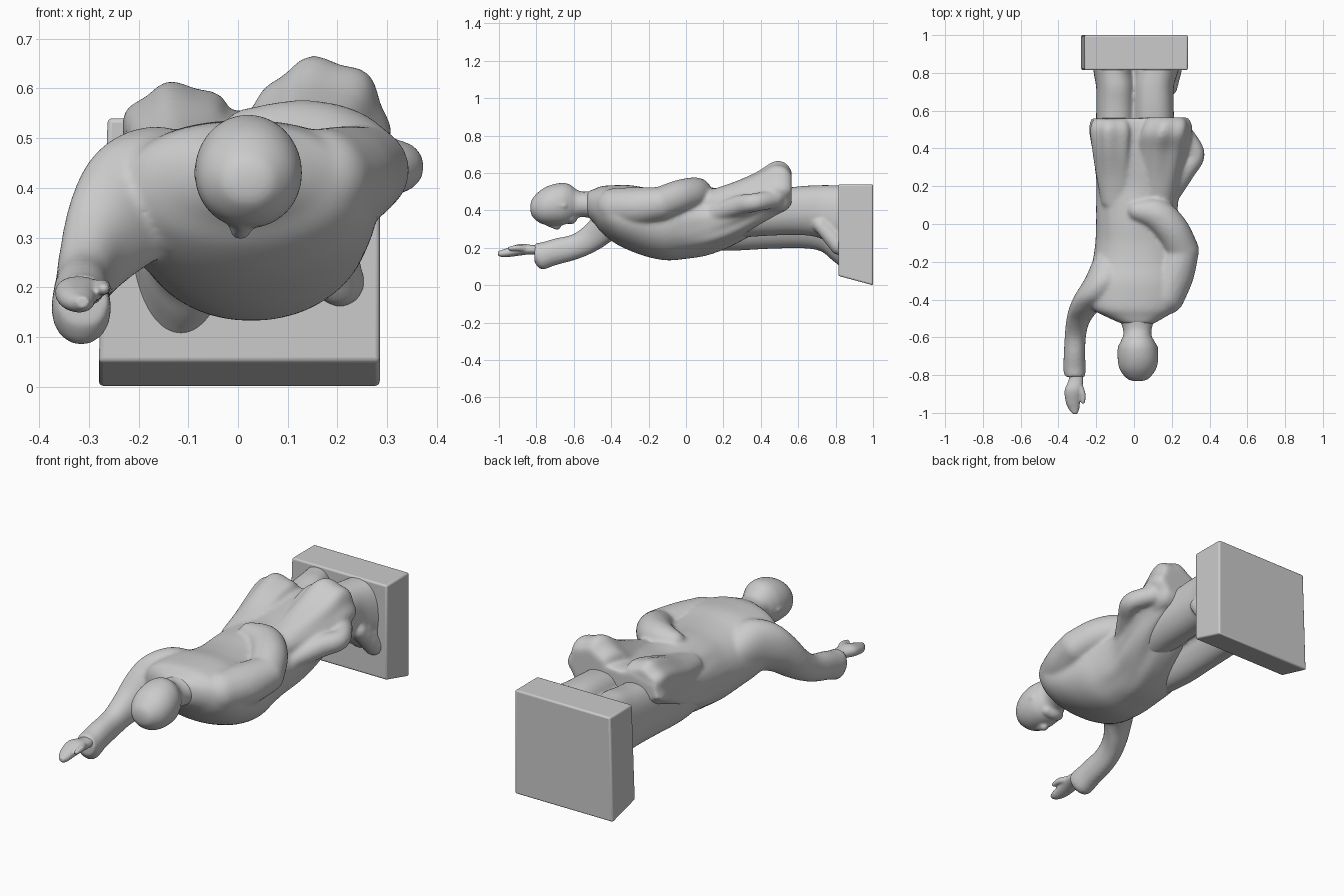
import bpy, bmesh, math
from mathutils import Vector


def spline(rows, steps):
    """Smooth interpolation through rows of numbers."""
    out = []
    for i in range(len(rows) - 1):
        p0, p1, p2, p3 = (rows[max(0, min(len(rows) - 1, i + k))] for k in (-1, 0, 1, 2))
        for s in range(steps):
            t = s / steps
            out.append([0.5 * (2 * b + (c - a) * t + (2 * a - 5 * b + 4 * c - d) * t * t
                               + (3 * b - a - 3 * c + d) * t ** 3)
                        for a, b, c, d in zip(p0, p1, p2, p3)])
    return out + [list(rows[-1])]


def loft(bm, rows, power=2.2, fold=None, seg=64):
    """Closed skin through rings given as (y, x min, x max, z min, z max)."""
    rings = []
    for y, x0, x1, z0, z1 in spline(rows, 6):
        ring = []
        for k in range(seg):
            a = 2 * math.pi * k / seg
            c, s = math.cos(a), math.sin(a)
            p = power if s > 0 else min(power, 2.05)
            r = 1 + (fold(a, y) if fold else 0)
            ux = math.copysign(abs(c) ** (2 / p), c) * r
            uz = math.copysign(abs(s) ** (2 / p), s) * r
            ring.append(bm.verts.new(((x0 + x1) / 2 + ux * (x1 - x0) / 2, y,
                                      (z0 + z1) / 2 + uz * (z1 - z0) / 2)))
        rings.append(ring)
    for a, b in zip(rings, rings[1:]):
        for k in range(seg):
            n = (k + 1) % seg
            bm.faces.new((a[k], a[n], b[n], b[k]))
    bm.faces.new(rings[0])
    bm.faces.new(rings[-1])


def sweep(bm, rows, steps=14):
    """Round limb through (x, y, z, radius)."""
    for x, y, z, r in spline(rows, steps):
        ball = bmesh.ops.create_icosphere(bm, subdivisions=3, radius=r)
        bmesh.ops.translate(bm, verts=ball["verts"], vec=(x, y, z))


def clay(name, bm, voxel=0.009, smooth=6):
    """Fuse overlapping pieces into one smooth surface."""
    bmesh.ops.recalc_face_normals(bm, faces=bm.faces)
    me = bpy.data.meshes.new(name)
    bm.to_mesh(me)
    bm.free()
    ob = bpy.data.objects.new(name, me)
    bpy.context.collection.objects.link(ob)
    m = ob.modifiers.new("fuse", "REMESH")
    m.mode, m.voxel_size, m.use_smooth_shade = "VOXEL", voxel, True
    m = ob.modifiers.new("soften", "SMOOTH")
    m.factor, m.iterations = 0.5, smooth
    return ob


# Folds deepening toward the hem
def coat_fold(a, y):
    k = max(0, min(1, (y + 0.1) / 0.5))
    return 0.035 * k * math.sin(9 * a + 5 * y) + 0.012 * k * math.sin(17 * a - 9 * y)


def tail_fold(a, y):
    return 0.05 * max(0, min(1, (y - 0.15) / 0.3)) * math.sin(7 * a + 4 * y)


# Coat body
bm = bmesh.new()
loft(bm, [(-0.53, -0.06, 0.10, 0.37, 0.50), (-0.49, -0.15, 0.17, 0.33, 0.515),
          (-0.45, -0.22, 0.23, 0.28, 0.53), (-0.38, -0.25, 0.27, 0.225, 0.535),
          (-0.30, -0.25, 0.28, 0.185, 0.535), (-0.20, -0.22, 0.27, 0.15, 0.52),
          (-0.10, -0.205, 0.26, 0.133, 0.515), (0.0, -0.20, 0.24, 0.14, 0.52),
          (0.10, -0.20, 0.23, 0.155, 0.52), (0.20, -0.20, 0.25, 0.19, 0.52),
          (0.30, -0.21, 0.27, 0.24, 0.535), (0.40, -0.22, 0.28, 0.30, 0.55),
          (0.50, -0.235, 0.28, 0.36, 0.56), (0.56, -0.225, 0.26, 0.41, 0.55)],
     fold=coat_fold)
# Raised sleeve
loft(bm, [(-0.15, -0.20, -0.05, 0.28, 0.45), (-0.28, -0.255, -0.05, 0.27, 0.52),
          (-0.38, -0.315, -0.10, 0.245, 0.505), (-0.45, -0.345, -0.18, 0.20, 0.435),
          (-0.52, -0.36, -0.235, 0.163, 0.34), (-0.60, -0.367, -0.255, 0.133, 0.275),
          (-0.70, -0.372, -0.258, 0.106, 0.25), (-0.77, -0.375, -0.255, 0.083, 0.23),
          (-0.81, -0.365, -0.26, 0.12, 0.225)])
# Bent arm folded behind the back, with a pointed elbow
sweep(bm, [(0.17, -0.38, 0.42, 0.10), (0.215, -0.26, 0.42, 0.105), (0.255, -0.14, 0.435, 0.09)])
sweep(bm, [(0.255, -0.14, 0.435, 0.09), (0.20, -0.03, 0.475, 0.09),
           (0.12, 0.05, 0.492, 0.085), (0.02, 0.07, 0.505, 0.055)])
# Coat tails flaring backward on each side of the split
loft(bm, [(0.10, 0.05, 0.20, 0.38, 0.50), (0.25, 0.03, 0.25, 0.36, 0.55),
          (0.38, 0.02, 0.285, 0.36, 0.605), (0.47, 0.03, 0.30, 0.37, 0.658),
          (0.53, 0.05, 0.30, 0.39, 0.65), (0.565, 0.07, 0.28, 0.43, 0.61)],
     power=2, fold=tail_fold)
loft(bm, [(0.10, -0.17, -0.02, 0.38, 0.495), (0.25, -0.20, 0.0, 0.36, 0.535),
          (0.40, -0.225, 0.0, 0.36, 0.59), (0.50, -0.237, 0.0, 0.37, 0.61),
          (0.555, -0.22, -0.02, 0.41, 0.58)], power=2.1, fold=tail_fold)
# Side flap
sweep(bm, [(0.19, 0.15, 0.38, 0.05), (0.27, 0.28, 0.425, 0.055),
           (0.325, 0.37, 0.443, 0.05), (0.27, 0.47, 0.46, 0.05)])
clay("coat", bm, smooth=12)

# Trouser legs running into the feet on the plinth
bm = bmesh.new()
loft(bm, [(0.05, -0.17, 0.02, 0.19, 0.45), (0.25, -0.195, 0.015, 0.185, 0.48),
          (0.45, -0.20, 0.01, 0.195, 0.50), (0.62, -0.20, 0.01, 0.198, 0.515),
          (0.72, -0.20, 0.01, 0.182, 0.53), (0.78, -0.21, 0.0, 0.135, 0.53),
          (0.85, -0.22, -0.03, 0.08, 0.53)], power=2.4)
loft(bm, [(0.05, -0.02, 0.17, 0.22, 0.45), (0.25, -0.01, 0.21, 0.25, 0.48),
          (0.45, -0.005, 0.215, 0.265, 0.51), (0.62, -0.005, 0.21, 0.268, 0.53),
          (0.72, -0.005, 0.21, 0.25, 0.535), (0.78, 0.0, 0.225, 0.205, 0.535),
          (0.85, 0.01, 0.25, 0.15, 0.535)], power=2.4)
sweep(bm, [(0.19, 0.72, 0.32, 0.04), (0.205, 0.82, 0.21, 0.05)])
clay("legs", bm, smooth=10)

# Head with neck, nose, chin, brow and ears
bm = bmesh.new()
loft(bm, [(-0.832, 0.0, 0.04, 0.40, 0.43), (-0.82, -0.035, 0.075, 0.365, 0.465),
          (-0.775, -0.073, 0.113, 0.33, 0.51), (-0.72, -0.086, 0.128, 0.32, 0.537),
          (-0.66, -0.084, 0.124, 0.322, 0.547), (-0.62, -0.07, 0.108, 0.335, 0.538),
          (-0.59, -0.057, 0.093, 0.355, 0.515), (-0.55, -0.06, 0.095, 0.365, 0.50),
          (-0.47, -0.09, 0.12, 0.35, 0.51)], power=2.05)
sweep(bm, [(0.008, -0.74, 0.332, 0.016), (0.005, -0.69, 0.318, 0.022)], 6)
sweep(bm, [(-0.02, -0.62, 0.365, 0.032), (0.01, -0.615, 0.36, 0.034), (0.045, -0.62, 0.365, 0.032)], 6)
for x in (-0.072, 0.112):
    sweep(bm, [(x, -0.69, 0.43, 0.018), (x, -0.65, 0.425, 0.015)], 4)
clay("head", bm, 0.006, 9)

# Outstretched hand with thumb
bm = bmesh.new()
loft(bm, [(-0.74, -0.345, -0.28, 0.155, 0.215), (-0.82, -0.345, -0.27, 0.165, 0.215),
          (-0.88, -0.367, -0.275, 0.16, 0.222), (-0.94, -0.362, -0.285, 0.152, 0.205),
          (-0.98, -0.345, -0.29, 0.15, 0.19), (-1.005, -0.325, -0.30, 0.158, 0.182)])
sweep(bm, [(-0.29, -0.86, 0.195, 0.02), (-0.272, -0.90, 0.20, 0.016),
           (-0.27, -0.94, 0.197, 0.012)], 8)
clay("hand", bm, 0.005, 4)

# Plinth with a slanting underside and softened edges
bm = bmesh.new()
bmesh.ops.create_cube(bm, size=1)
for v in bm.verts:
    near, low, left = v.co.y < 0, v.co.z < 0, v.co.x < 0
    z = (0.05 if near else 0.0) if low else 0.54
    x = (-0.28 if low else -0.262) if left else 0.285
    v.co = Vector((x, 0.815 if near else 1.0, z))
me = bpy.data.meshes.new("plinth")
bm.to_mesh(me)
bm.free()
plinth = bpy.data.objects.new("plinth", me)
bpy.context.collection.objects.link(plinth)
bev = plinth.modifiers.new("soft_edges", "BEVEL")
bev.width, bev.segments = 0.009, 3
bpy.context.view_layer.objects.active = plinth
plinth.select_set(True)
bpy.ops.object.shade_smooth_by_angle(angle=math.radians(40))
